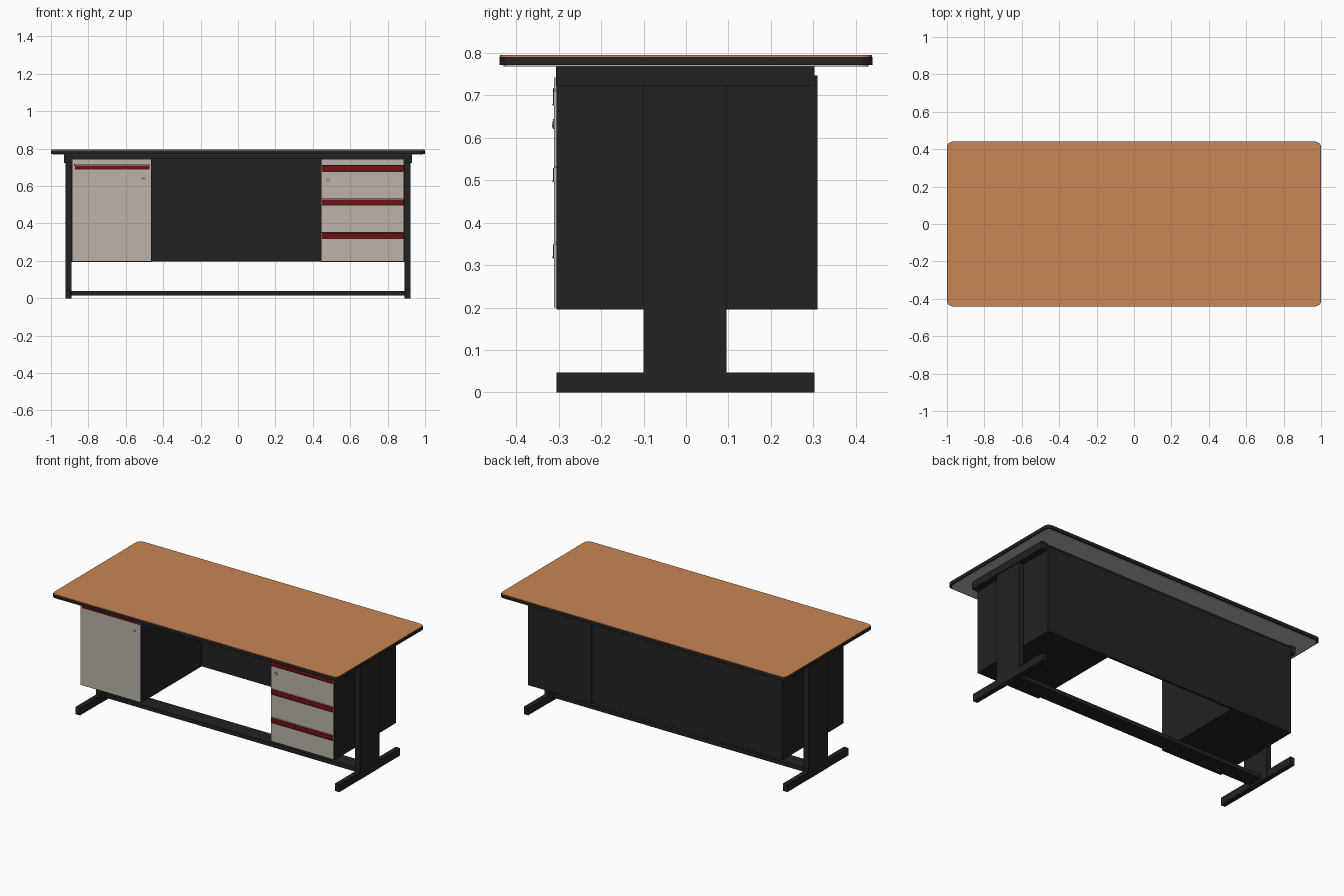
import bpy, bmesh
from mathutils import Matrix

if "Cube" in bpy.data.objects:
    bpy.data.objects.remove(bpy.data.objects["Cube"])


def material(name, rgb):
    m = bpy.data.materials.new(name)
    m.use_nodes = True
    m.diffuse_color = (*rgb, 1)
    m.node_tree.nodes["Principled BSDF"].inputs["Base Color"].default_value = (*rgb, 1)
    return m


BLACK = material("black metal", (0.016, 0.016, 0.016))
WOOD = material("wood", (0.58, 0.24, 0.09))
BEIGE = material("beige front", (0.51, 0.45, 0.41))
RED = material("dark red", (0.17, 0.005, 0.006))
PALE = material("pale underside", (0.5, 0.5, 0.5))
GREY = material("lock grey", (0.2, 0.2, 0.2))


def finish(name, bm, mat):
    mesh = bpy.data.meshes.new(name)
    bm.to_mesh(mesh)
    bm.free()
    mesh.materials.append(mat)
    ob = bpy.data.objects.new(name, mesh)
    bpy.context.collection.objects.link(ob)
    return ob


def box(name, x, y, z, mat, corner=0):
    """Box from three (low, high) ranges; corner rounds the upright edges."""
    bm = bmesh.new()
    bmesh.ops.create_cube(bm, size=1)
    for v in bm.verts:
        v.co = [lo + (hi - lo) * (c + 0.5) for c, (lo, hi) in zip(v.co, (x, y, z))]
    if corner:
        upright = [e for e in bm.edges if abs(e.verts[0].co.z - e.verts[1].co.z) > 1e-5]
        bmesh.ops.bevel(bm, geom=upright, offset=corner, segments=6, profile=0.5, affect='EDGES')
    return finish(name, bm, mat)


def disc(name, x, y, z, radius, depth, mat):
    bm = bmesh.new()
    bmesh.ops.create_cone(bm, cap_ends=True, segments=16, radius1=radius, radius2=radius, depth=depth)
    bmesh.ops.transform(bm, verts=bm.verts, matrix=Matrix.Translation((x, y, z)) @ Matrix.Rotation(1.5708, 4, 'X'))
    return finish(name, bm, mat)


# Table top: pale underside, dark edge band, wood surface
box("top_underside", (-0.99, 0.99), (-0.43, 0.43), (0.768, 0.774), PALE, 0.03)
box("top_edge", (-1, 1), (-0.44, 0.44), (0.772, 0.791), BLACK, 0.03)
box("top_surface", (-0.998, 0.998), (-0.438, 0.438), (0.79, 0.795), WOOD, 0.03)

# End frames: foot, column and top beam on each side
for side, s in (("left", 1), ("right", -1)):
    def span(a, b):
        return tuple(sorted((s * a, s * b)))
    box(side + "_foot", span(0.892, 0.922), (-0.305, 0.303), (0, 0.047), BLACK)
    box(side + "_column", span(0.89, 0.923), (-0.1, 0.096), (0, 0.722), BLACK)
    box(side + "_top_beam", span(0.89, 0.93), (-0.307, 0.303), (0.722, 0.768), BLACK)

# Long members between the end frames
box("floor_rail", (-0.9, 0.9), (-0.05, 0.05), (0.015, 0.04), BLACK)
for name, y in (("front_rail", -0.29), ("back_rail", 0.28)):
    box(name, (-0.9, 0.9), (y - 0.012, y + 0.012), (0.745, 0.768), BLACK)
box("back_panel", (-0.465, 0.445), (0.295, 0.308), (0.197, 0.747), BLACK)

# Pedestals
box("cupboard_body", (-0.89, -0.463), (-0.305, 0.31), (0.195, 0.747), BLACK)
box("drawer_body", (0.443, 0.89), (-0.305, 0.31), (0.195, 0.747), BLACK)

# Cupboard door with handle strip and lock
box("door", (-0.886, -0.466), (-0.311, -0.304), (0.2, 0.742), BEIGE)
box("door_handle_shadow", (-0.876, -0.472), (-0.3125, -0.31), (0.706, 0.718), BLACK)
box("door_handle_lip", (-0.872, -0.476), (-0.3135, -0.31), (0.709, 0.716), BEIGE)
box("door_handle", (-0.872, -0.472), (-0.3135, -0.31), (0.688, 0.707), RED)
box("door_lock", (-0.515, -0.495), (-0.3135, -0.31), (0.635, 0.645), GREY)

# Drawers: beige fronts with red handle strips along their upper edges
for i, (low, high) in enumerate(((0.2, 0.35), (0.353, 0.53), (0.533, 0.71))):
    box(f"drawer_front_{i}", (0.447, 0.886), (-0.311, -0.304), (low, high), BEIGE)
    box(f"drawer_handle_{i}", (0.45, 0.884), (-0.3135, -0.31), (high - 0.033, high - 0.001), RED)
    box(f"drawer_grip_{i}", (0.455, 0.88), (-0.3145, -0.313), (high - 0.034, high - 0.03), BLACK)
box("drawer_top_trim", (0.447, 0.886), (-0.311, -0.304), (0.713, 0.742), BEIGE)
disc("drawer_lock", 0.482, -0.312, 0.632, 0.011, 0.004, GREY)
disc("drawer_lock_core", 0.482, -0.313, 0.632, 0.007, 0.005, BEIGE)
